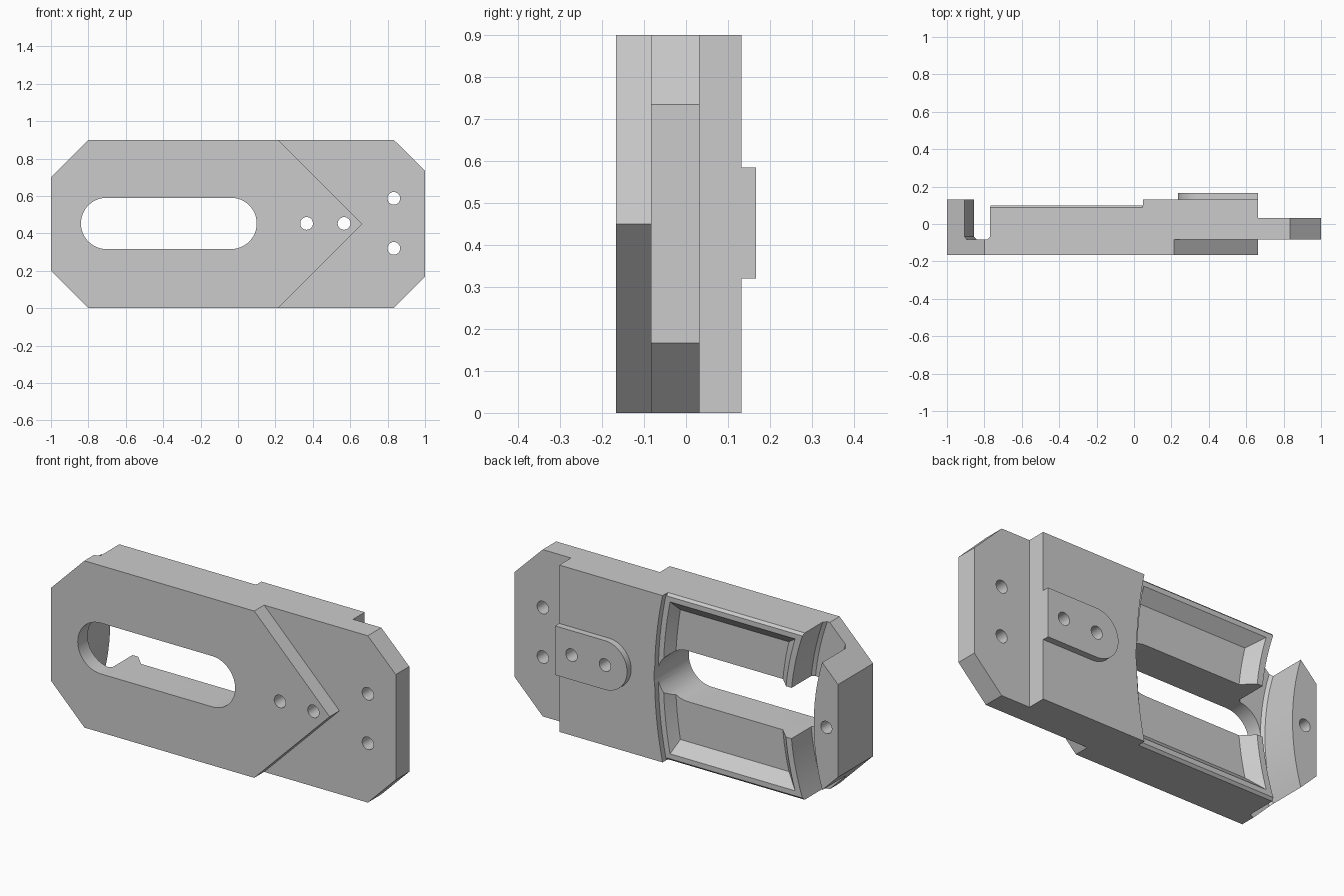
import bpy, bmesh, math

cube = bpy.data.objects.get("Cube")
if cube:
    bpy.data.objects.remove(cube, do_unlink=True)

grey = bpy.data.materials.new("plain grey")
grey.use_nodes = True
colour = (0.6, 0.6, 0.6, 1)
grey.diffuse_color = colour
grey.node_tree.nodes["Principled BSDF"].inputs["Base Color"].default_value = colour

MID = 0.45           # mid height of the plate
CENTRE = -2.055      # x of the common centre of all curved steps
FRONT, BACK = -0.167, 0.132
STEP = 0.664         # x of the straight back step and the front point


def loft(name, layers):
    """Solid through (y, [(x, z), ...]) layers with equal point counts."""
    bm = bmesh.new()
    rings = [[bm.verts.new((x, y, z)) for x, z in pts] for y, pts in layers]
    for a, b in zip(rings, rings[1:]):
        n = len(a)
        for i in range(n):
            j = (i + 1) % n
            bm.faces.new((a[i], a[j], b[j], b[i]))
    bm.faces.new(rings[0][::-1])
    bm.faces.new(rings[-1])
    if bm.calc_volume(signed=True) < 0:
        bmesh.ops.reverse_faces(bm, faces=bm.faces)
    mesh = bpy.data.meshes.new(name)
    bm.to_mesh(mesh)
    bm.free()
    mesh.materials.append(grey)
    ob = bpy.data.objects.new(name, mesh)
    bpy.context.collection.objects.link(ob)
    return ob


def prism(name, pts, y0, y1):
    return loft(name, [(y0, pts), (y1, pts)])


def half_round(x, z, r, start, steps=24):
    angles = [start + math.pi * i / steps for i in range(steps + 1)]
    return [(x + r * math.cos(a), z + r * math.sin(a)) for a in angles]


def capsule(x0, x1, z, r):
    return half_round(x1, z, r, -math.pi / 2) + half_round(x0, z, r, math.pi / 2)


def circle(x, z, r, n=32):
    return [(x + r * math.cos(math.tau * i / n), z + r * math.sin(math.tau * i / n))
            for i in range(n)]


def sector(r0, r1, half, n=25):
    """Band between two concentric arcs, limited to a height either side of MID."""
    def arc(r):
        ts = [half * (2 * i / n - 1) for i in range(n + 1)]
        return [(CENTRE + math.sqrt(r * r - t * t), MID + t) for t in ts]
    return arc(r1) + arc(r0)[::-1]


def measure(mesh):
    """Volume of a mesh, and whether it is closed."""
    bm = bmesh.new()
    bm.from_mesh(mesh)
    result = bm.calc_volume(signed=True), all(e.is_manifold for e in bm.edges)
    bm.free()
    return result


def cut(target, cutter):
    """Subtract the cutter, taking the first solver that gives a sound, smaller solid."""
    cutter.hide_render = True
    before = measure(target.data)[0]
    mod = target.modifiers.new("cut", 'BOOLEAN')
    mod.operation, mod.object = 'DIFFERENCE', cutter
    for solver in ('MANIFOLD', 'EXACT', 'FLOAT'):
        mod.solver = solver
        graph = bpy.context.evaluated_depsgraph_get()
        mesh = bpy.data.meshes.new_from_object(target.evaluated_get(graph))
        volume, closed = measure(mesh)
        if closed and 0 < volume < before - 1e-7:
            break
    target.modifiers.remove(mod)
    target.data = mesh
    bpy.data.objects.remove(cutter, do_unlink=True)


# Plate with clipped corners
body = prism("body_plate", [(-0.8, 0), (0.833, 0), (1, 0.167), (1, 0.735), (0.833, 0.9),
                            (-0.8, 0.9), (-1, 0.7), (-1, 0.2)], FRONT, BACK)

# Pointed front step and straight back step around the thin end
cut(body, prism("front_step", [(STEP, MID), (STEP - 0.6, 1.05), (1.2, 1.05),
                               (1.2, -0.15), (STEP - 0.6, -0.15)], -0.4, -0.083))
cut(body, prism("back_step", [(STEP, -0.2), (1.2, -0.2), (1.2, 1.2), (STEP, 1.2)], 0.032, 0.4))

# Long slot through the plate
cut(body, prism("long_slot", capsule(-0.703, -0.037, 0.453, 0.137), -0.4, 0.4))

# Curved cross groove with eased floor corners
cut(body, loft("cross_groove", [(-0.083, sector(1.215, 1.347, 0.6)),
                                (-0.068, sector(1.2, 1.362, 0.6)),
                                (0.4, sector(1.2, 1.362, 0.6))]))

# Lowered rails on the back, with bevelled outer edges
cut(body, prism("rail_recess", sector(1.25, 2.15, 0.61), 0.1, 0.41))
for side in (-1, 1):
    def strip(inner):
        return [(x, MID + side * h) for x, h in
                ((-0.83, inner), (0.046, inner), (0.046, 0.6), (-0.83, 0.6))]
    cut(body, loft("rail_edge", [(0.085, strip(0.452)), (0.103, strip(0.434))]))

# Pocket with sloping walls across both rails
cut(body, loft("rail_pocket", [(0.04, sector(1.455, 2.09, 0.35)),
                               (0.1, sector(1.395, 2.12, 0.41)),
                               (0.2, sector(1.395, 2.12, 0.41))]))

# Rounded raised pad on the back
pad = prism("back_pad", [(STEP, 0.32), (STEP, 0.585)]
            + half_round(0.3675, 0.4525, 0.1325, math.pi / 2), BACK, 0.167)

# Screw holes
for x, z in ((0.367, 0.453), (0.567, 0.453), (0.833, 0.587), (0.833, 0.32)):
    cut(body, prism("screw_hole", circle(x, z, 0.034), -0.4, 0.4))
    if x < STEP:
        cut(pad, prism("pad_hole", circle(x, z, 0.034), -0.4, 0.4))
cut(body, prism("blind_hole", circle(-0.93, MID, 0.033), -0.05, 0.4))

# Smooth the rounded walls and keep the edges sharp
bpy.ops.object.select_all(action='DESELECT')
for ob in (body, pad):
    ob.select_set(True)
bpy.context.view_layer.objects.active = body
bpy.ops.object.shade_smooth_by_angle(angle=math.radians(25))
